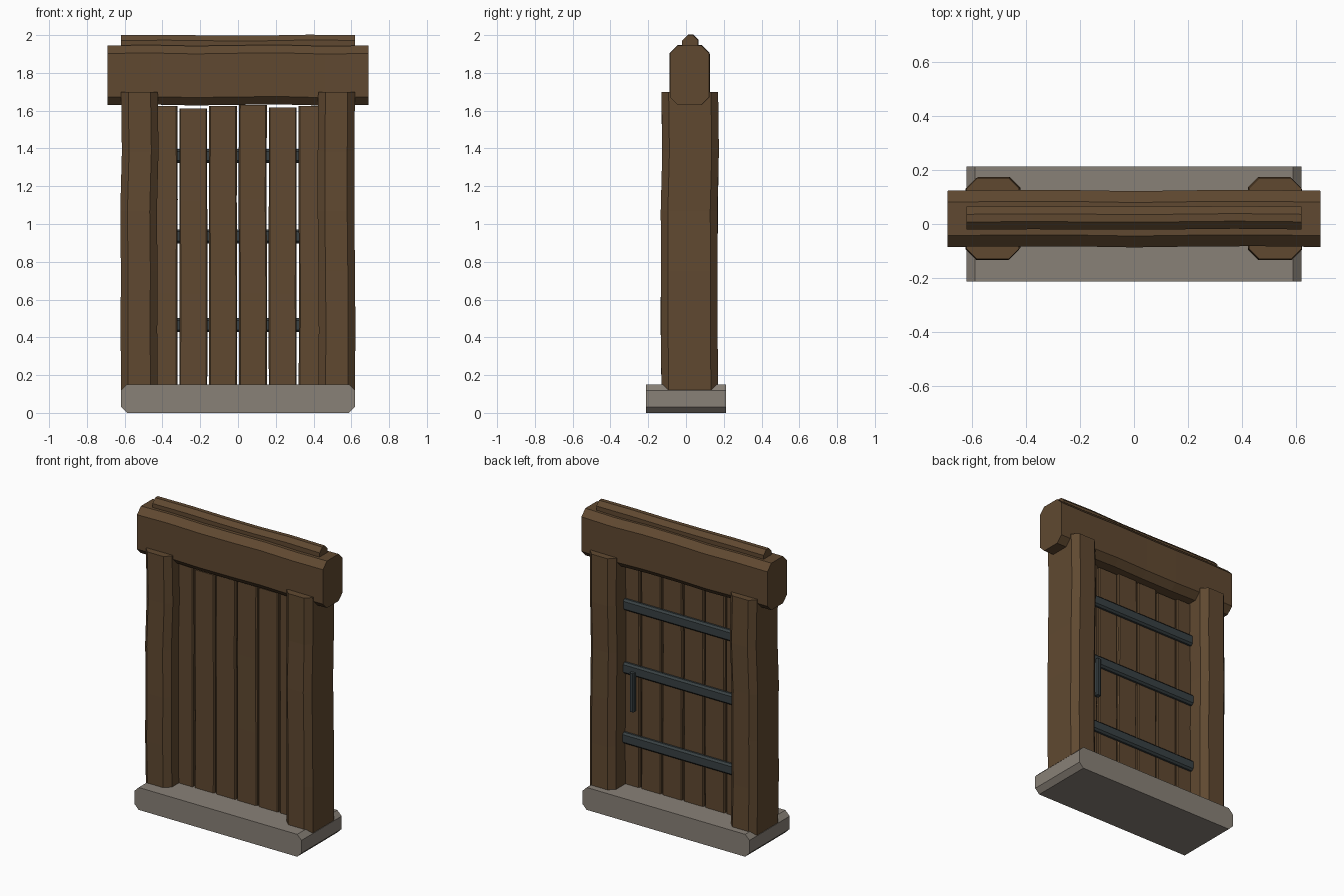
import bpy, bmesh, random
from mathutils import Vector

if "Cube" in bpy.data.objects:
    bpy.data.objects.remove(bpy.data.objects["Cube"])

random.seed(4)


def material(name, rgb):
    m = bpy.data.materials.new(name)
    m.diffuse_color = (*rgb, 1)
    m.use_nodes = True
    m.node_tree.nodes["Principled BSDF"].inputs["Base Color"].default_value = m.diffuse_color
    return m


WOOD = material("brown wood", (0.117, 0.066, 0.030))
STONE = material("grey stone", (0.250, 0.220, 0.186))
IRON = material("dark iron", (0.040, 0.052, 0.056))


def beam(name, lo, hi, axis, chamfer, mat, sections=1, wobble=0.0):
    """Chamfered bar swept along an axis, with slightly uneven hewn sections."""
    lo, hi = Vector(lo), Vector(hi)
    u, v = [a for a in range(3) if a != axis]
    c = chamfer
    bm = bmesh.new()
    rings = []
    for i in range(sections + 1):
        inner = 0 < i < sections
        du, dv = [random.uniform(-wobble, wobble) if inner else 0 for _ in "uv"]
        u0, u1, v0, v1 = lo[u], hi[u], lo[v], hi[v]
        outline = [(u0 + c, v0), (u1 - c, v0), (u1, v0 + c), (u1, v1 - c),
                   (u1 - c, v1), (u0 + c, v1), (u0, v1 - c), (u0, v0 + c)]
        ring = []
        for a, b in outline:
            p = Vector()
            p[axis] = lo[axis] + (hi[axis] - lo[axis]) * i / sections
            p[u], p[v] = a + du, b + dv
            ring.append(bm.verts.new(p))
        rings.append(ring)
    for r, s in zip(rings, rings[1:]):
        for k in range(8):
            n = (k + 1) % 8
            bm.faces.new((r[k], r[n], s[n], s[k]))
    bm.faces.new(rings[0])
    bm.faces.new(rings[-1])
    bmesh.ops.recalc_face_normals(bm, faces=bm.faces)
    mesh = bpy.data.meshes.new(name)
    bm.to_mesh(mesh)
    bm.free()
    mesh.materials.append(mat)
    ob = bpy.data.objects.new(name, mesh)
    bpy.context.collection.objects.link(ob)
    return ob


# Stone sill, chamfered at both ends
beam("stone_sill", (-0.62, -0.213, 0), (0.62, 0.213, 0.15), 1, 0.032, STONE)

# Side posts
for side, x in (("left", -0.522), ("right", 0.522)):
    beam(side + "_post", (x - 0.097, -0.13, 0.12), (x + 0.097, 0.17, 1.70),
         2, 0.038, WOOD, 5, 0.005)

# Lintel and the ridge strip on top of it
beam("lintel", (-0.69, -0.085, 1.63), (0.69, 0.123, 1.945), 0, 0.042, WOOD, 6, 0.004)
beam("ridge_strip", (-0.62, -0.02, 1.90), (0.62, 0.064, 2.0), 0, 0.028, WOOD, 5, 0.003)

# Door planks with narrow gaps between them
for i, top in enumerate((1.625, 1.612, 1.625, 1.63, 1.618, 1.625)):
    x = (i - 2.5) * 0.158
    beam("plank_%d" % (i + 1), (x - 0.074, -0.02, 0.14), (x + 0.074, 0.035, top),
         2, 0.007, WOOD, 3, 0.0025)

# Iron straps across the back
for name, z in (("lower", 0.465), ("middle", 0.935), ("upper", 1.36)):
    beam(name + "_strap", (-0.45, 0.025, z - 0.037), (0.45, 0.062, z + 0.037),
         0, 0.012, IRON)

# Iron handle hanging from the middle strap
beam("door_handle", (0.333, 0.05, 0.67), (0.363, 0.083, 0.93), 2, 0.006, IRON)
